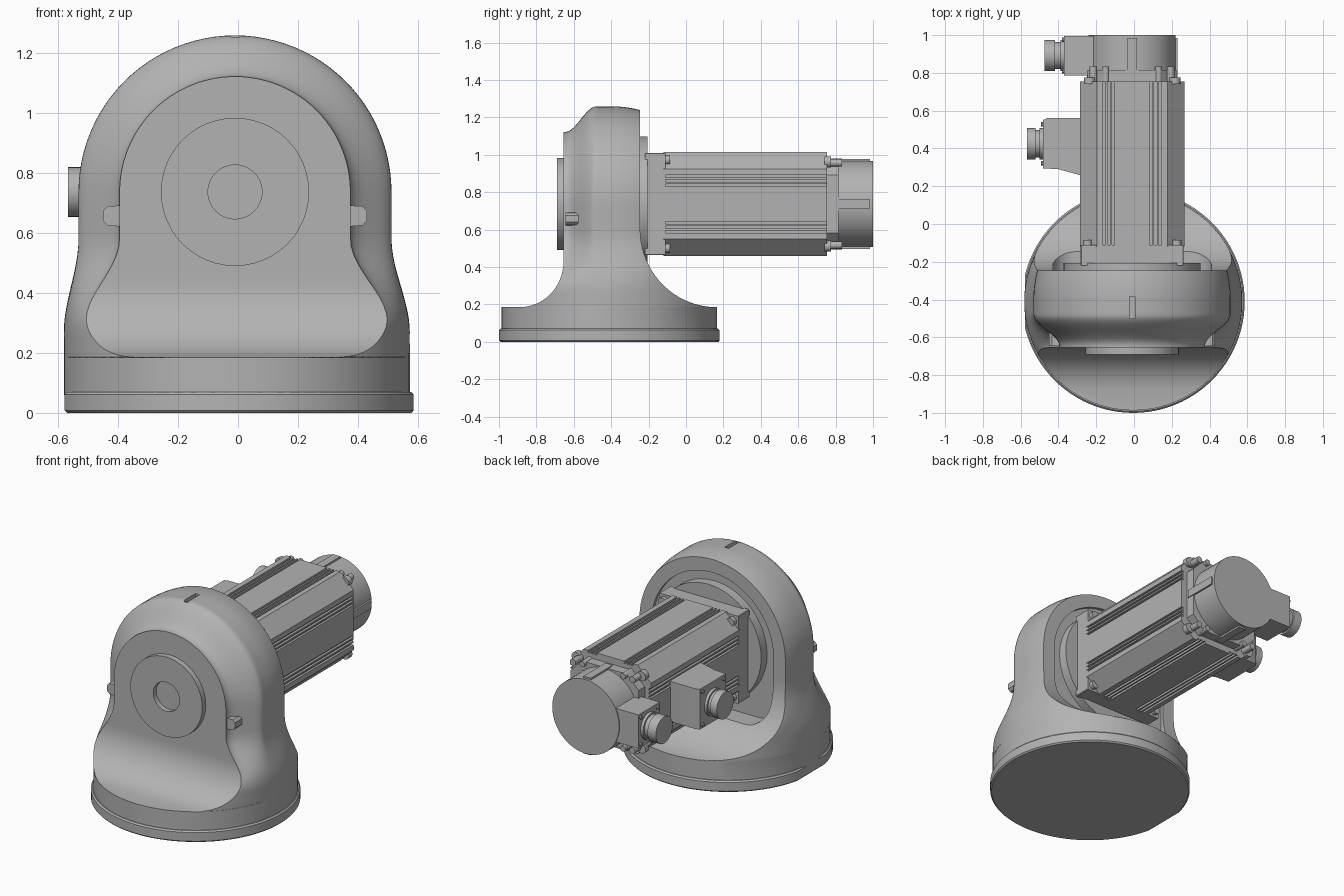
import bpy, bmesh, math
from mathutils import Matrix

if "Cube" in bpy.data.objects:
    bpy.data.objects.remove(bpy.data.objects["Cube"])

grey = bpy.data.materials.new("plain_grey")
grey.use_nodes = True
GREY = (0.45, 0.45, 0.45, 1)
grey.diffuse_color = GREY
grey.node_tree.nodes["Principled BSDF"].inputs["Base Color"].default_value = GREY

CX, CZ = -0.01, 0.737        # motor axis
BX, BY, BR = -0.004, -0.41, 0.577   # base centre and radius


def make(name, bm, smooth=True):
    bmesh.ops.recalc_face_normals(bm, faces=bm.faces)
    me = bpy.data.meshes.new(name)
    bm.to_mesh(me)
    bm.free()
    me.materials.append(grey)
    ob = bpy.data.objects.new(name, me)
    bpy.context.collection.objects.link(ob)
    if smooth:
        shade(ob)
    return ob


def select(ob):
    bpy.ops.object.select_all(action='DESELECT')
    ob.select_set(True)
    bpy.context.view_layer.objects.active = ob


def shade(ob):
    select(ob)
    bpy.ops.object.shade_smooth_by_angle(angle=math.radians(32))


def prism(name, pts, axis, a, b):
    """Extrude a 2D outline along an axis from a to b."""
    place = {'x': lambda p, d: (d, p[0], p[1]),
             'y': lambda p, d: (p[0], d, p[1]),
             'z': lambda p, d: (p[0], p[1], d)}[axis]
    bm = bmesh.new()
    lo = [bm.verts.new(place(p, a)) for p in pts]
    hi = [bm.verts.new(place(p, b)) for p in pts]
    bm.faces.new(lo)
    bm.faces.new(hi)
    n = len(pts)
    for i in range(n):
        j = (i + 1) % n
        bm.faces.new((lo[i], lo[j], hi[j], hi[i]))
    return make(name, bm)


def arc(u, v, r, start=0, end=360, n=48):
    closed = end - start == 360
    k = n if closed else n - 1
    return [(u + r * math.cos(math.radians(start + (end - start) * i / k)),
             v + r * math.sin(math.radians(start + (end - start) * i / k))) for i in range(n)]


def rect(u0, u1, v0, v1):
    return [(u0, v0), (u1, v0), (u1, v1), (u0, v1)]


def cham(u, v, h, c):
    q = [(h, -h + c), (h, h - c), (h - c, h), (c - h, h),
         (-h, h - c), (-h, c - h), (c - h, -h), (h - c, -h)]
    return [(u + a, v + b) for a, b in q]


def cut(ob, cutter):
    m = ob.modifiers.new("cut", 'BOOLEAN')
    m.operation = 'DIFFERENCE'
    m.solver = 'EXACT'
    m.object = cutter
    select(ob)
    bpy.ops.object.modifier_apply(modifier=m.name)
    bpy.data.objects.remove(cutter)
    shade(ob)


def smooth(t):
    t = max(0, min(1, t))
    return t * t * (3 - 2 * t)


# Housing: side curve swept over the arch, then lofted down into the round base
N = 32
FRONT, BACK = -0.655, -0.245


def neck(i):
    y = FRONT + (BACK - FRONT) * i / N
    return 0.385 + 0.137 * smooth((y + 0.645) / 0.165) - 0.02 * max(0, (y + 0.4) / 0.155) ** 2, y


def front_y(z):
    c = max(0, min(1, (0.43 - z) / 0.245))
    return -0.89 + 0.235 * math.sqrt(1 - c * c)


def back_y(z):
    c = max(0, min(1, (0.6 - z) / 0.415))
    return 0.165 - 0.41 * math.sqrt(1 - c * c)


def level(z, yf, yb):
    s = smooth((0.58 - z) / 0.31)
    out = []
    for i in range(N + 1):
        r, y = neck(i)
        lin = yf + (yb - yf) * (y - FRONT) / (BACK - FRONT)
        rnd = (yf + yb) / 2 - (yb - yf) / 2 * math.cos(math.pi * i / N)
        y = lin + (rnd - lin) * s
        w = math.sqrt(max(1e-5, BR ** 2 - (y - BY) ** 2))
        out.append((r + (w - r) * s, y, CX + (BX - CX) * s))
    return out


bm = bmesh.new()
rings = []   # each ring holds a right and a left edge curve
full = (BY - BR, BY + BR)
levels = [(0.06, *full), (0.185, *full)]
for k in range(25):
    z = 0.186 + (CZ - 0.186) * (k / 24) ** 1.7
    levels.append((z, front_y(z), back_y(z)))
for z, yf, yb in levels:
    row = level(z, yf, yb)
    rings.append([[bm.verts.new((c + s * x, y, z)) for x, y, c in row] for s in (1, -1)])


def skin(a, b):
    for i in range(N):
        bm.faces.new((a[i], a[i + 1], b[i + 1], b[i]))


for (ra, la), (rb, lb) in zip(rings, rings[1:]):
    skin(ra, rb)
    skin(la, lb)
    for e in (0, N):
        bm.faces.new((ra[e], la[e], lb[e], rb[e]))
bm.faces.new(rings[0][0] + rings[0][1][::-1])
sweep = [rings[-1][0]]
STEPS = 48
for k in range(1, STEPS):
    a = math.pi * k / STEPS
    sweep.append([bm.verts.new((CX + r * math.cos(a), y, CZ + r * math.sin(a)))
                  for r, y in map(neck, range(N + 1))])
sweep.append(rings[-1][1])
for a, b in zip(sweep, sweep[1:]):
    skin(a, b)
for e in (0, N):
    bm.faces.new([c[e] for c in sweep])
housing = make("housing", bm)

# Rear pocket and the alignment slot on top
R = 0.42
pocket = (arc(CX, CZ, R, 0, 180, 40) + arc(CX - R + 0.12, 0.45, 0.12, 180, 270, 10)
          + arc(CX + R - 0.12, 0.45, 0.12, 270, 360.01, 10))
cut(housing, prism("pocket_cutter", pocket, 'y', -0.265, 0.3))
cut(housing, prism("slot_cutter", rect(CX - 0.014, CX + 0.014, -0.5, -0.385), 'z', 1.235, 1.4))

# Base ring with a flat locating edge
base = prism("base_ring", arc(BX, BY, 0.59, n=96), 'z', 0, 0.07)
cut(base, prism("edge_cutter", rect(-0.7, -0.578, -0.6, -0.2), 'z', -0.1, 0.2))
b = base.modifiers.new("edge", 'BEVEL')
b.width, b.segments, b.limit_method = 0.008, 1, 'ANGLE'

# Front output disc with a shallow bore, and rear mounting disc
disc = prism("output_disc", arc(CX, CZ, 0.247), 'y', -0.69, -0.64)
cut(disc, prism("bore_cutter", arc(CX, CZ, 0.09), 'y', -0.8, -0.66))
prism("mounting_disc", arc(CX, CZ, 0.362, n=64), 'y', -0.3, -0.207)

# Side lugs
for s, side in ((1, "left"), (-1, "right")):
    prism(side + "_lug", [(CX + s * u, v) for u, v in
          ((0.36, 0.62), (0.425, 0.625), (0.44, 0.64), (0.44, 0.675), (0.425, 0.69), (0.36, 0.692))],
          'y', -0.645, -0.55)

# Motor: square flange and finned, chamfered body
prism("motor_flange", cham(CX, CZ, 0.273, 0.004), 'y', -0.22, -0.11)
H, C, G = 0.277, 0.187, 0.014
face = [(-C, H)]
for t in (-0.148, -0.124, -0.1, 0.1, 0.124, 0.148):
    face += [(t - G / 2, H), (t - G / 2, H - G), (t + G / 2, H - G), (t + G / 2, H)]
face.append((C, H))
outline = []
for k in range(4):
    m = Matrix.Rotation(-k * math.pi / 2, 2)
    outline += [(CX + m[0][0] * u + m[0][1] * v, CZ + m[1][0] * u + m[1][1] * v) for u, v in face]
prism("motor_body", outline, 'y', -0.12, 0.755)

# Rear plate, bolts and encoder cap with ribs
prism("rear_plate", cham(CX, CZ, 0.235, 0.08), 'y', 0.75, 0.815)
for su in (1, -1):
    for sv in (1, -1):
        prism("flange_bolt", arc(CX + su * 0.236, CZ + sv * 0.236, 0.025, n=16), 'y', -0.12, -0.085)
        prism("rear_bolt", arc(CX + su * 0.205, CZ + sv * 0.22, 0.02, n=16), 'y', 0.75, 0.835)
        prism("rear_tab", arc(CX + su * 0.14, CZ + sv * 0.225, 0.018, n=16), 'y', 0.75, 0.835)
        prism("corner_stud", arc(CX + su * 0.225, CZ + sv * 0.225, 0.03, n=16), 'y', 0.74, 0.775)
prism("encoder_cap", arc(CX, CZ, 0.23, n=64), 'y', 0.8, 1.0)
for s in (1, -1):
    prism("cap_rib_vertical", rect(CX - 0.025, CX + 0.025, CZ + s * 0.2, CZ + s * 0.24), 'y', 0.77, 0.985)
    prism("cap_rib_side", rect(CX + s * 0.2, CX + s * 0.24, CZ - 0.025, CZ + 0.025), 'y', 0.77, 0.985)


# Cable connectors on the right side
def connector(name, box, x_face, x_end, y, half):
    prism(name + "_box", box, 'z', CZ - half, CZ + half)
    mid = x_face + (x_end - x_face) * 0.45
    prism(name + "_collar", arc(y, CZ, 0.072, n=32), 'x', x_face + 0.02, x_end + 0.01)
    prism(name + "_nut", arc(y, CZ, 0.083, n=32), 'x', mid, x_end)
    prism(name + "_ring", arc(y, CZ, 0.083, n=32), 'x', x_face + 0.01, x_face - 0.018)
    for su in (1, -1):
        for sv in (1, -1):
            prism(name + "_screw", arc(y + su * (half - 0.022), CZ + sv * (half - 0.022), 0.012, n=10),
                  'x', x_face + 0.01, x_face - 0.01)


connector("power", [(-0.26, 0.255), (-0.29, 0.26), (-0.4, 0.29), (-0.482, 0.295),
                    (-0.482, 0.55), (-0.46, 0.56), (-0.26, 0.56)], -0.482, -0.567, 0.425, 0.125)
connector("signal", rect(-0.37, -0.12, 0.785, 0.995), -0.37, -0.475, 0.892, 0.105)
